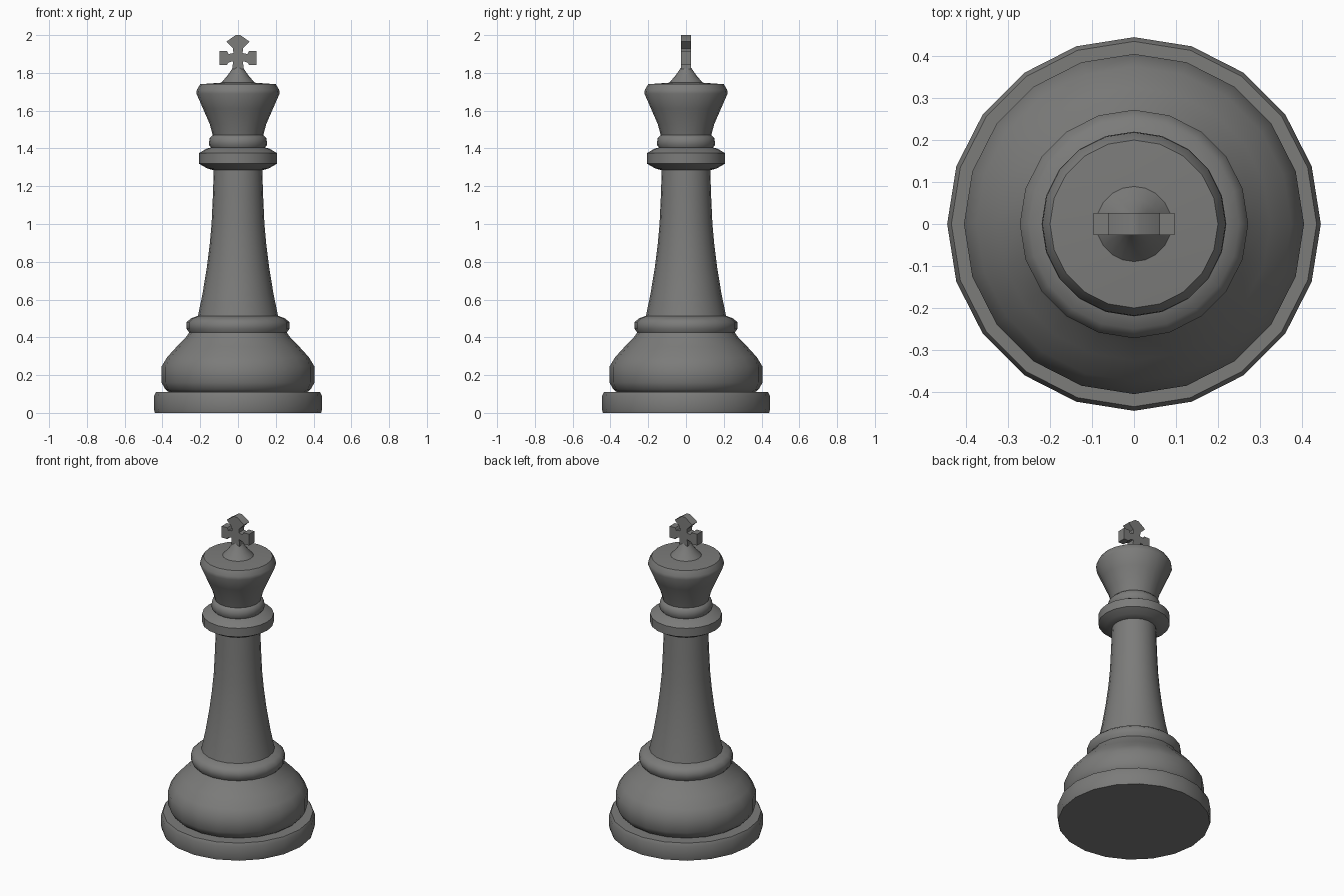
import bpy, bmesh, math

if "Cube" in bpy.data.objects:
    bpy.data.objects.remove(bpy.data.objects["Cube"], do_unlink=True)

SIDES = 20
COLOUR = (0.2, 0.2, 0.195, 1.0)

grey = bpy.data.materials.new("dark_grey")
grey.use_nodes = True
grey.diffuse_color = COLOUR
grey.node_tree.nodes["Principled BSDF"].inputs["Base Color"].default_value = COLOUR


def finish(name, bm, angle):
    bmesh.ops.recalc_face_normals(bm, faces=bm.faces)
    mesh = bpy.data.meshes.new(name)
    bm.to_mesh(mesh)
    bm.free()
    mesh.materials.append(grey)
    obj = bpy.data.objects.new(name, mesh)
    bpy.context.collection.objects.link(obj)
    bpy.ops.object.select_all(action='DESELECT')
    bpy.context.view_layer.objects.active = obj
    obj.select_set(True)
    bpy.ops.object.shade_smooth_by_angle(angle=math.radians(angle))
    return obj


def lathe(name, profile, angle=50):
    """Turn (radius, height) points around z and cap both ends."""
    bm = bmesh.new()
    rings = []
    for r, z in profile:
        rings.append([bm.verts.new((r * math.sin(math.tau * i / SIDES),
                                    r * math.cos(math.tau * i / SIDES), z))
                      for i in range(SIDES)])
    for low, high in zip(rings, rings[1:]):
        for i in range(SIDES):
            j = (i + 1) % SIDES
            bm.faces.new((low[i], low[j], high[j], high[i]))
    bm.faces.new(rings[0])
    bm.faces.new(rings[-1])
    return finish(name, bm, angle)


# Foot and bell-shaped body
lathe("base_plinth", [(0.44, 0), (0.445, 0.02), (0.445, 0.09), (0.435, 0.11)])
lathe("bell_body", [(0.36, 0.105), (0.385, 0.125), (0.405, 0.16), (0.405, 0.245),
                    (0.375, 0.295), (0.325, 0.35), (0.28, 0.395), (0.255, 0.43)])
lathe("body_ring", [(0.255, 0.42), (0.272, 0.445), (0.272, 0.48),
                    (0.25, 0.5), (0.21, 0.515)])

# Tapering stem
lathe("stem", [(0.215, 0.5), (0.188, 0.63), (0.165, 0.77), (0.15, 0.89),
               (0.14, 1.0), (0.133, 1.15), (0.128, 1.3)])

# Collar and neck ring
lathe("collar", [(0.13, 1.285), (0.165, 1.295), (0.207, 1.32), (0.207, 1.375),
                 (0.17, 1.397), (0.13, 1.41)])
lathe("neck_ring", [(0.135, 1.395), (0.155, 1.42), (0.15, 1.455), (0.13, 1.475)])

# Flared crown with its cone
lathe("crown", [(0.128, 1.45), (0.15, 1.53), (0.185, 1.61), (0.22, 1.69),
                (0.218, 1.71), (0.2, 1.74), (0.09, 1.748)])
lathe("crown_cone", [(0.095, 1.742), (0.06, 1.78), (0.035, 1.815), (0.02, 1.84)])

# Cross: right half of the outline, mirrored and given thickness
half = [(0.03, 1.82), (0.026, 1.862), (0.05, 1.855), (0.058, 1.843), (0.097, 1.843),
        (0.097, 1.915), (0.058, 1.915), (0.05, 1.9), (0.024, 1.905),
        (0.027, 1.93), (0.062, 1.965), (0.012, 1.998)]
outline = half + [(-x, z) for x, z in reversed(half)]
bm = bmesh.new()
face = bm.faces.new([bm.verts.new((x, -0.026, z)) for x, z in outline])
new = bmesh.ops.extrude_face_region(bm, geom=[face])["geom"]
bmesh.ops.translate(bm, vec=(0, 0.052, 0),
                    verts=[v for v in new if isinstance(v, bmesh.types.BMVert)])
bmesh.ops.scale(bm, vec=(1, 1, 1.0), verts=bm.verts)
for v in bm.verts:
    if v.co.z > 1.99:
        v.co.z = 2.0
finish("cross", bm, 35)
